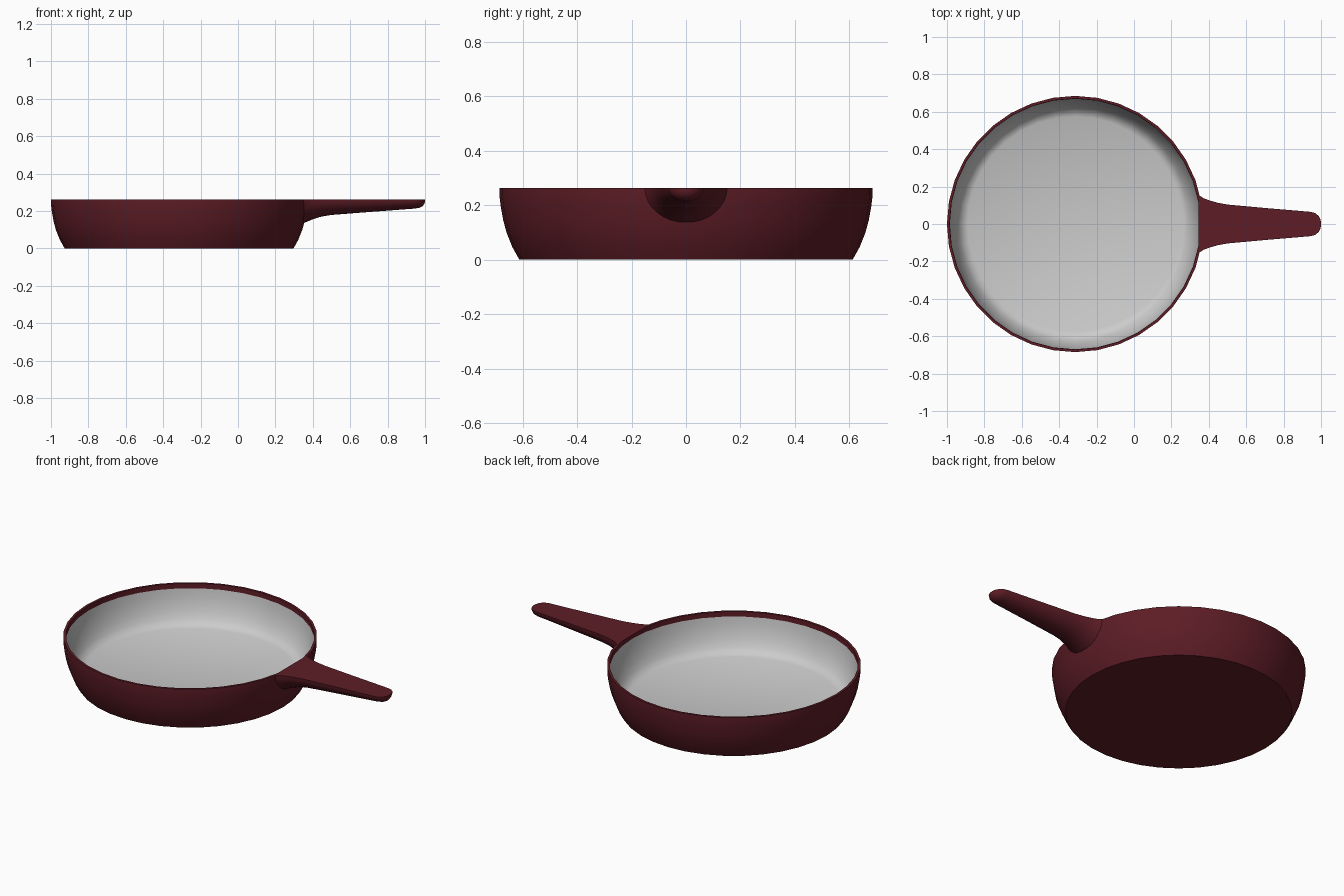
import bpy, bmesh, math

if "Cube" in bpy.data.objects:
    bpy.data.objects.remove(bpy.data.objects["Cube"])

CX, TOP, SIDES = -0.315, 0.262, 36

red = bpy.data.materials.new("enamel_red")
red.diffuse_color = (0.11, 0.012, 0.019, 1)
red.use_nodes = True
red.node_tree.nodes["Principled BSDF"].inputs["Base Color"].default_value = red.diffuse_color

# outer wall profile (radius, height)
WALL = [(0.612, 0.0), (0.637, 0.045), (0.659, 0.1), (0.671, 0.145),
        (0.680, 0.195), (0.685, 0.235), (0.685, TOP)]


def finish(name, bm, mat=None, angle=40):
    bmesh.ops.recalc_face_normals(bm, faces=bm.faces)
    me = bpy.data.meshes.new(name)
    bm.to_mesh(me)
    bm.free()
    ob = bpy.data.objects.new(name, me)
    bpy.context.collection.objects.link(ob)
    if mat:
        me.materials.append(mat)
    bpy.ops.object.select_all(action='DESELECT')
    ob.select_set(True)
    bpy.context.view_layer.objects.active = ob
    bpy.ops.object.shade_smooth_by_angle(angle=math.radians(angle))
    return ob


def bridge(bm, a, b, closed=True):
    n = len(a)
    for i in range(n if closed else n - 1):
        j = (i + 1) % n
        bm.faces.new((a[i], a[j], b[j], b[i]))


def lathe(profile, cap):
    bm = bmesh.new()
    rings = []
    for r, z in profile:
        rings.append([bm.verts.new((CX + r * math.cos(t), r * math.sin(t), z))
                      for t in (2 * math.pi * i / SIDES for i in range(SIDES))])
    for a, b in zip(rings, rings[1:]):
        bridge(bm, a, b)
    bm.faces.new(rings[cap])
    return bm


# pan body: base, curved wall, thin rim and inner lip
finish("pan_body", lathe(WALL + [(0.671, TOP), (0.670, 0.233)], 0), red)

# cooking surface: inner wall curving into a flat floor
body = lathe([(0.670, 0.233), (0.665, 0.195), (0.655, 0.15), (0.640, 0.108),
              (0.622, 0.073), (0.602, 0.050), (0.575, 0.038)], -1)
inner = finish("cooking_surface", body)
if inner.data.polygons[-1].normal.z < 0:
    inner.data.flip_normals()


# handle: half-round sections with a flat top, root wrapped on the wall
def wall_radius(z):
    for (r0, z0), (r1, z1) in zip(WALL, WALL[1:]):
        if z <= z1:
            return r0 + (r1 - r0) * (z - z0) / (z1 - z0)
    return WALL[-1][0]


# (x, half width, depth); x None means on the wall
sections = [(None, 0.155, 0.128), (0.372, 0.138, 0.118), (0.400, 0.127, 0.106),
            (0.445, 0.114, 0.092), (0.500, 0.104, 0.083), (0.720, 0.084, 0.066),
            (0.945, 0.065, 0.049), (0.970, 0.058, 0.045), (0.987, 0.043, 0.036),
            (0.996, 0.026, 0.024), (1.0, 0.010, 0.012)]
bm = bmesh.new()
rings = []
for x, w, d in sections:
    ring = []
    for i in range(17):
        t = math.pi * i / 16
        y, z = w * math.cos(t), TOP - d * math.sin(t)
        px = x
        if x is None:
            px = CX + math.sqrt(wall_radius(z) ** 2 - y * y) - 0.007
        ring.append(bm.verts.new((px, y, z)))
    rings.append(ring)
for a, b in zip(rings, rings[1:]):
    bridge(bm, a, b)
bm.faces.new(rings[-1])
finish("handle", bm, red)
